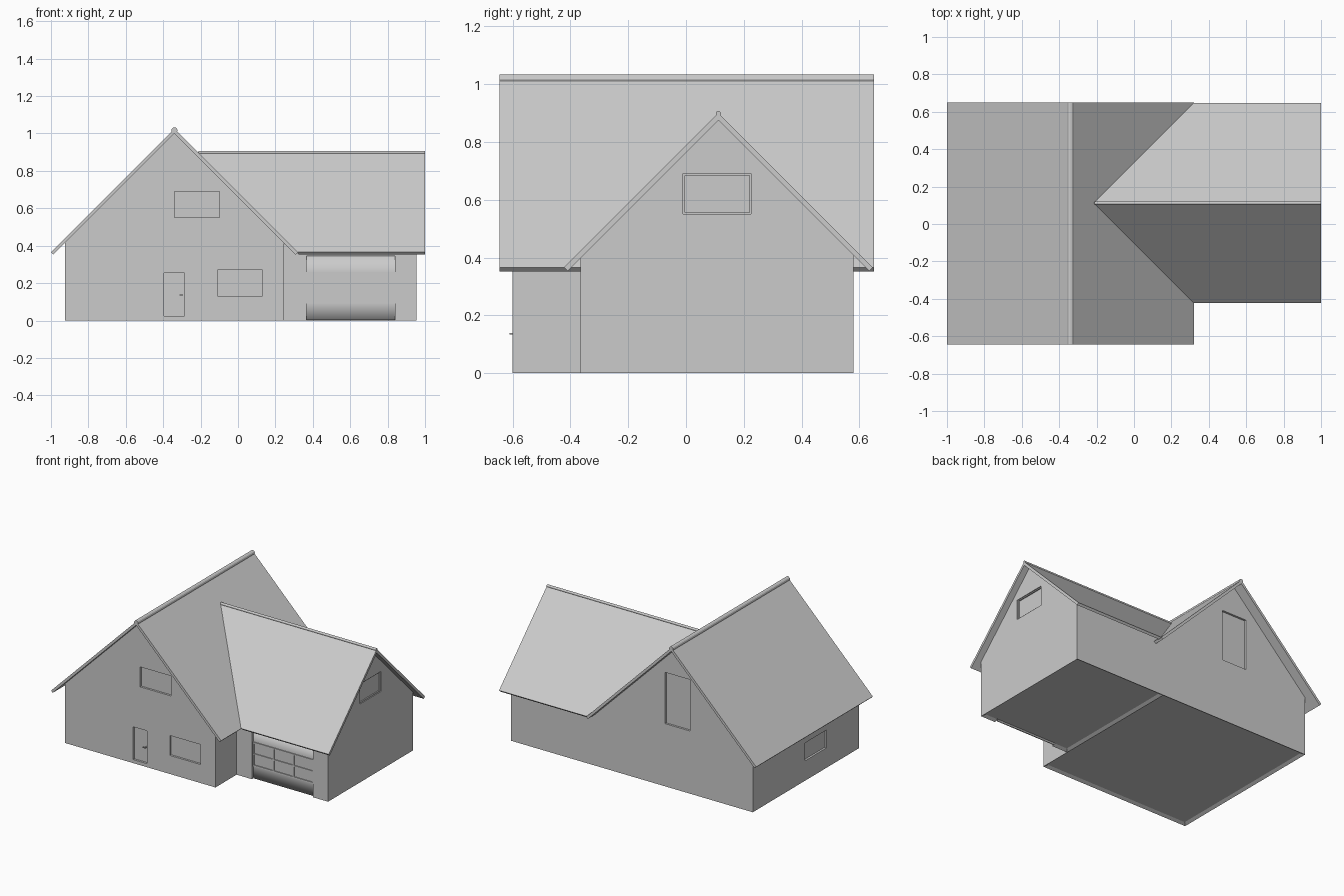
import bpy, bmesh, math
from mathutils import Vector

cube = bpy.data.objects.get("Cube")
if cube:
    bpy.data.objects.remove(cube, do_unlink=True)

grey = bpy.data.materials.new("plain grey")
grey.use_nodes = True
colour = (0.6, 0.6, 0.6, 1)
grey.diffuse_color = colour
grey.node_tree.nodes["Principled BSDF"].inputs["Base Color"].default_value = colour


def finish(name, bm):
    bmesh.ops.recalc_face_normals(bm, faces=bm.faces)
    mesh = bpy.data.meshes.new(name)
    bm.to_mesh(mesh)
    bm.free()
    mesh.materials.append(grey)
    obj = bpy.data.objects.new(name, mesh)
    bpy.context.collection.objects.link(obj)
    return obj


def add_box(bm, lo, hi):
    lo, hi = Vector(lo), Vector(hi)
    verts = bmesh.ops.create_cube(bm, size=1)["verts"]
    for v in verts:
        v.co = (lo + hi) / 2 + v.co * (hi - lo)


def boxes(name, spans):
    bm = bmesh.new()
    for lo, hi in spans:
        add_box(bm, lo, hi)
    return finish(name, bm)


def prism(profile, axis, start, end):
    """Extrude a (side, z) profile along the x or y axis."""
    bm = bmesh.new()
    place = (lambda s, z: (start, s, z)) if axis == "x" else (lambda s, z: (s, start, z))
    face = bm.faces.new([bm.verts.new(place(s, z)) for s, z in profile])
    grown = bmesh.ops.extrude_face_region(bm, geom=[face])["geom"]
    step = Vector((end - start, 0, 0)) if axis == "x" else Vector((0, end - start, 0))
    bmesh.ops.translate(bm, vec=step, verts=[g for g in grown if isinstance(g, bmesh.types.BMVert)])
    bmesh.ops.recalc_face_normals(bm, faces=bm.faces)
    return bm


def walls(name, axis, lo, hi, mid, ridge, start, end, openings):
    """Gabled wall block with a hollowed underside and recessed openings."""
    top = ridge - 0.013
    profile = [(lo, 0), (hi, 0), (hi, top - (hi - mid)), (mid, top), (lo, top - (mid - lo))]
    bm = prism(profile, axis, start, end)
    bmesh.ops.recalc_face_normals(bm, faces=bm.faces)
    base = [f for f in bm.faces if f.normal.z < -0.9]
    bmesh.ops.inset_region(bm, faces=base, thickness=0.03, depth=0)
    bmesh.ops.translate(bm, vec=(0, 0, 0.012), verts=base[0].verts[:])
    obj = finish(name, bm)
    cutter = boxes(name + "_cutter", openings)
    cutter.hide_render = True
    cut = obj.modifiers.new("openings", "BOOLEAN")
    cut.object, cut.operation, cut.solver = cutter, "DIFFERENCE", "EXACT"
    bpy.context.view_layer.objects.active = obj
    bpy.ops.object.modifier_apply(modifier=cut.name)
    bpy.data.objects.remove(cutter, do_unlink=True)
    return obj


def roof_profile(lo, hi, mid, ridge, thick=0.018):
    """Chevron section with eaves cut square to the slope."""
    t = thick / math.sqrt(2)
    left, right = ridge - (mid - lo), ridge - (hi - mid)
    return [(lo, left), (mid, ridge), (hi, right),
            (hi - t, right - t), (mid, ridge - 2 * t), (lo + t, left - t)]


def ridge_cap(name, axis, centre, start, end, radius):
    ring = [(centre[0] + radius * math.cos(a * math.pi / 6),
             centre[1] + radius * math.sin(a * math.pi / 6)) for a in range(12)]
    return finish(name, prism(ring, axis, start, end))


# Main dimensions
house_mid, house_ridge = -0.34, 1.025
garage_mid, garage_ridge = 0.112, 0.9
front, back, side = -0.6, 0.58, -0.925
garage_front, garage_side = -0.365, 0.955
depth = 0.014

# House walls with windows and entrance recess
walls("house_walls", "y", side, 0.245, house_mid, house_ridge, front, back, [
    ((-0.34, front - 0.1, 0.55), (-0.10, front + depth, 0.69)),
    ((-0.11, front - 0.1, 0.13), (0.13, front + depth, 0.27)),
    ((-0.395, front - 0.1, 0.025), (-0.285, front + depth, 0.255)),
    ((-0.437, back - depth, 0.44), (-0.243, back + 0.1, 0.80)),
    ((side - 0.1, -0.24, 0.14), (side + depth, 0, 0.265)),
])

# Garage walls with side window and door opening
walls("garage_walls", "x", garage_front, back, garage_mid, garage_ridge, 0.245, garage_side, [
    ((garage_side - depth, -0.01, 0.55), (garage_side + 0.1, 0.225, 0.69)),
    ((0.365, garage_front - 0.1, -0.1), (0.84, garage_front + 0.024, 0.345)),
])

# Garage side window frame
w, x0, x1 = 0.006, garage_side - depth, garage_side - 0.006
boxes("garage_window_frame", [
    ((x0, -0.01, 0.55), (x1, -0.01 + w, 0.69)),
    ((x0, 0.225 - w, 0.55), (x1, 0.225, 0.69)),
    ((x0, -0.01 + w, 0.69 - w), (x1, 0.225 - w, 0.69)),
    ((x0, -0.01 + w, 0.55), (x1, 0.225 - w, 0.55 + w)),
])

# Roofs; the garage roof is trimmed along its valley with the house roof
finish("house_roof", prism(roof_profile(-1, 0.32, house_mid, house_ridge), "y", -0.645, 0.65))
bm = prism(roof_profile(-0.422, 0.646, garage_mid, garage_ridge), "x", -0.4, 1)
valley = house_mid + house_ridge - 0.006
result = bmesh.ops.bisect_plane(bm, geom=bm.verts[:] + bm.edges[:] + bm.faces[:],
                                plane_co=(valley, 0, 0), plane_no=(1, 0, 1), clear_inner=True)
bmesh.ops.holes_fill(bm, edges=[e for e in bm.edges if e.is_boundary])
finish("garage_roof", bm)

# Ridge caps
ridge_cap("house_ridge_cap", "y", (house_mid, house_ridge - 0.008), -0.645, 0.65, 0.016)
ridge_cap("garage_ridge_cap", "x", (garage_mid, garage_ridge - 0.002), -0.21, 1, 0.009)

# Garage door: softly shaded slab with open ends
y0, y1 = garage_front + 0.012, garage_front + 0.023
bm = prism([(y1, 0.344), (y0, 0.344), (y0, 0.255), (y0, 0.095), (y0, 0.003), (y1, 0.003)],
           "x", 0.366, 0.839)
bmesh.ops.delete(bm, geom=[f for f in bm.faces if abs(f.normal.x) > 0.9], context="FACES_ONLY")
for f in bm.faces:
    f.smooth = True
finish("garage_door", bm)

# Garage door rails and stiles
bars = [((0.366, y0 - 0.006, z - 0.005), (0.839, y0 + 0.003, z + 0.005)) for z in (0.095, 0.175, 0.255)]
for x in (0.371, 0.525, 0.68, 0.834):
    for z in (0.1, 0.18):
        bars.append(((x - 0.005, y0 - 0.006, z), (x + 0.005, y0 + 0.003, z + 0.07)))
boxes("garage_door_bars", bars)

# Entrance door handle
boxes("door_handle", [
    ((-0.300, front - 0.006, 0.133), (-0.294, front + depth, 0.139)),
    ((-0.314, front - 0.010, 0.133), (-0.294, front - 0.005, 0.139)),
])
